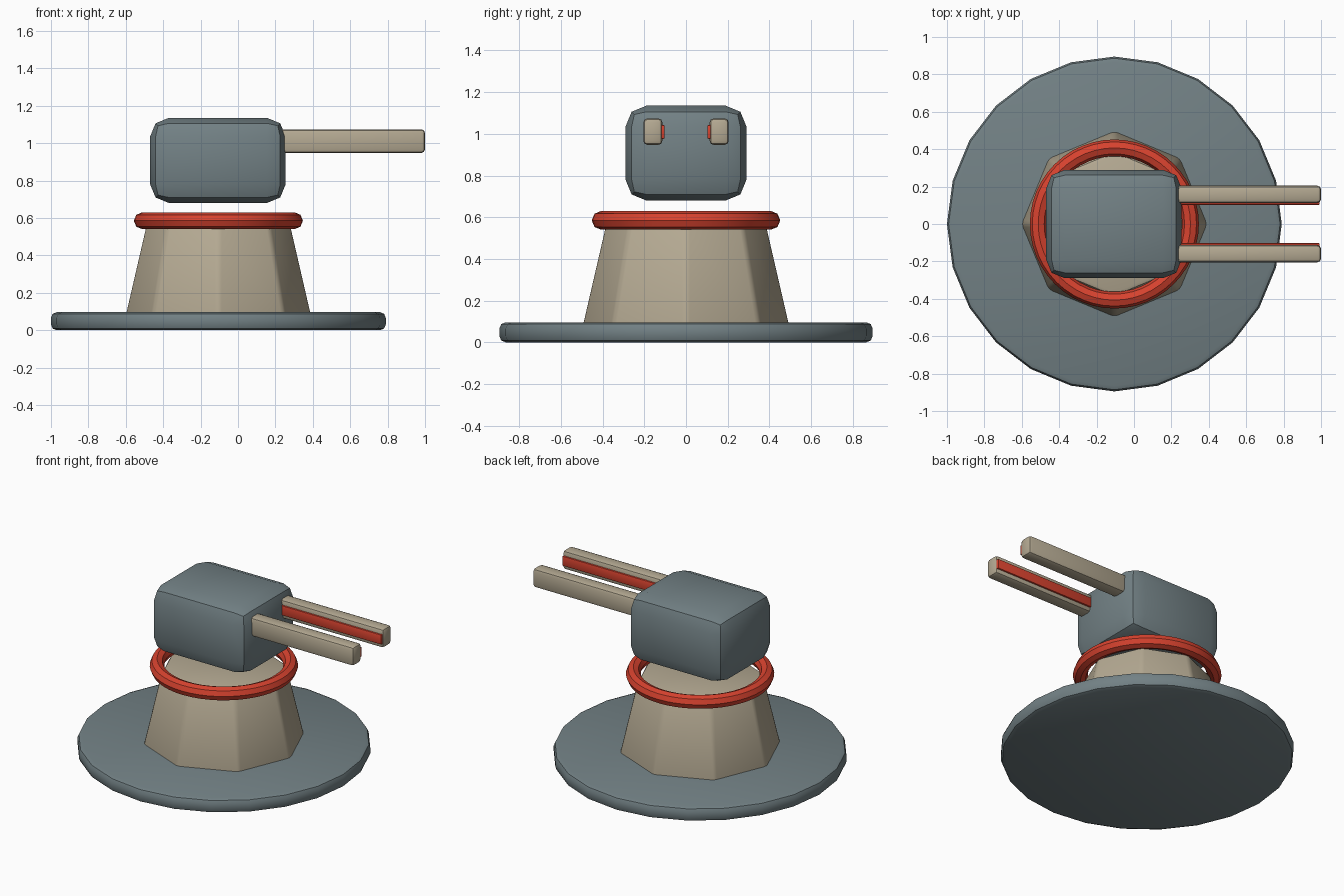
import bpy, math

if "Cube" in bpy.data.objects:
    bpy.data.objects.remove(bpy.data.objects["Cube"])

CX = -0.105  # turret axis


def material(name, rgb):
    m = bpy.data.materials.new(name)
    m.diffuse_color = (*rgb, 1)
    m.use_nodes = True
    m.node_tree.nodes["Principled BSDF"].inputs["Base Color"].default_value = m.diffuse_color
    return m


GREY = material("slate grey", (0.17, 0.22, 0.235))
TAN = material("warm tan", (0.46, 0.40, 0.29))
RED = material("signal red", (0.68, 0.055, 0.028))


def finish(name, mat, bevel=0.0, segments=2, angle=30):
    ob = bpy.context.object
    ob.name = name
    ob.data.materials.append(mat)
    bpy.ops.object.transform_apply(location=False, rotation=True, scale=True)
    if bevel:
        mod = ob.modifiers.new("rounded edges", 'BEVEL')
        mod.width = bevel
        mod.segments = segments
        mod.limit_method = 'ANGLE'
        mod.angle_limit = math.radians(angle)
        bpy.ops.object.modifier_apply(modifier=mod.name)
    bpy.ops.object.shade_smooth_by_angle(angle=math.radians(30))
    return ob


def box(name, lo, hi, mat, bevel, segments=2):
    bpy.ops.mesh.primitive_cube_add(
        size=1, location=[(a + b) / 2 for a, b in zip(lo, hi)])
    bpy.context.object.scale = [b - a for a, b in zip(lo, hi)]
    return finish(name, mat, bevel, segments)


# Round ground plate
bpy.ops.mesh.primitive_cylinder_add(vertices=24, radius=0.895, depth=0.096,
                                    location=(CX, 0, 0.048))
finish("base_plate", GREY, 0.03)

# Tapered eight-sided pedestal, its foot sunk into the plate
bpy.ops.mesh.primitive_cone_add(vertices=8, radius1=0.508, radius2=0.388,
                                depth=0.52, location=(CX, 0, 0.30))
finish("pedestal", TAN, 0.02)

# Ring resting on the pedestal
bpy.ops.mesh.primitive_torus_add(major_radius=0.407, minor_radius=0.045,
                                 major_segments=48, minor_segments=8,
                                 location=(CX, 0, 0.585))
ring = finish("swivel_ring", RED)
bpy.ops.object.shade_smooth()

# Floating rounded head
box("turret_head", (-0.47, -0.29, 0.68), (0.255, 0.29, 1.135), GREY, 0.1)

# Twin barrels with strips on their inner faces
for side, label in ((1, "left"), (-1, "right")):
    y0, y1 = sorted((side * 0.113, side * 0.205))
    box(label + "_barrel", (0.15, y0, 0.947), (1.0, y1, 1.074), TAN, 0.02)
    y0, y1 = sorted((side * 0.102, side * 0.127))
    box(label + "_barrel_strip", (0.2, y0, 0.976), (0.993, y1, 1.042), RED, 0.006)
